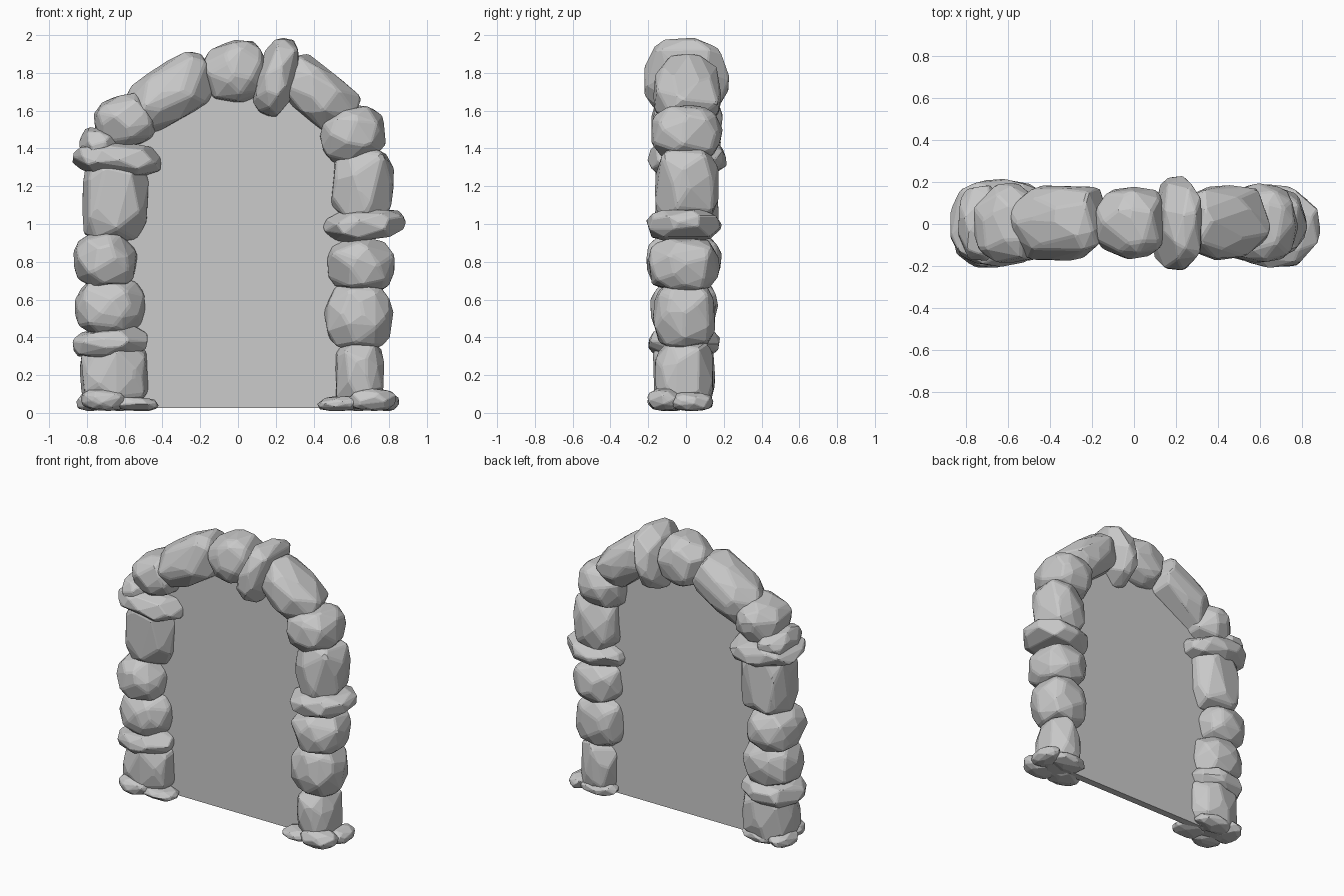
import bpy, bmesh, math, random
from mathutils import Vector, Matrix

if "Cube" in bpy.data.objects:
    bpy.data.objects.remove(bpy.data.objects["Cube"])


def material(name, v):
    m = bpy.data.materials.new(name)
    m.diffuse_color = (v, v, v, 1)
    m.use_nodes = True
    m.node_tree.nodes["Principled BSDF"].inputs["Base Color"].default_value = m.diffuse_color
    return m


STONE = material("grey stone", 0.58)
PANEL = material("panel grey", 0.60)


def finish(name, bm, mat):
    me = bpy.data.meshes.new(name)
    bm.to_mesh(me)
    bm.free()
    ob = bpy.data.objects.new(name, me)
    bpy.context.collection.objects.link(ob)
    me.materials.append(mat)
    return ob


def rock(name, x, z, hx, hy, hz, tilt=0, y=0, axis=2, box=3.2, seed=0, n=46, p=2.5):
    """Faceted boulder: hull of points on a rounded barrel, flat-ended along one axis."""
    rng = random.Random(seed)
    pts = []
    for i in range(n):
        w = 1 - 2 * (i + 0.5) / n
        a = i * 2.39996 + rng.uniform(-.3, .3)
        r = math.sqrt(1 - w * w)
        d = Vector((r * math.cos(a), r * math.sin(a), w))
        d += Vector([rng.uniform(-.12, .12) for _ in range(3)])
        ring = sum(abs(d[k]) ** p for k in range(3) if k != axis) ** (box / p)
        k = (ring + abs(d[axis]) ** box) ** (1 / box)
        pts.append(d / k * rng.uniform(0.95, 1.0))
    # fit the points to the wanted size
    lo = [min(q[i] for q in pts) for i in range(3)]
    hi = [max(q[i] for q in pts) for i in range(3)]
    half = (hx, hy, hz)
    rot = Matrix.Rotation(-math.radians(tilt), 3, 'Y')
    bm = bmesh.new()
    for q in pts:
        v = Vector([((q[i] - lo[i]) / (hi[i] - lo[i]) * 2 - 1) * half[i] for i in range(3)])
        bm.verts.new(rot @ v + Vector((x, y, z)))
    bmesh.ops.convex_hull(bm, input=bm.verts[:])
    loose = [v for v in bm.verts if not v.link_faces]
    bmesh.ops.delete(bm, geom=loose, context='VERTS')
    bmesh.ops.dissolve_limit(bm, angle_limit=math.radians(10), verts=bm.verts[:], edges=bm.edges[:])
    ob = finish(name, bm, STONE)
    b = ob.modifiers.new("worn edges", 'BEVEL')
    b.width = min(half) * 0.06
    b.segments = 1
    b.limit_method = 'ANGLE'
    b.angle_limit = math.radians(20)


# Stones of the arch: x, z, half width, half depth, half height, tilt
arch = [
    ("left_foot_stone", -.655, .20, .185, .165, .18, 0),
    ("left_low_slab", -.675, .37, .20, .19, .085, 5),
    ("left_stone_a", -.675, .56, .19, .18, .155, -3),
    ("left_stone_b", -.70, .805, .17, .20, .15, 0),
    ("left_tall_stone", -.65, 1.14, .175, .17, .23, -2),
    ("left_high_slab", -.64, 1.345, .235, .21, .09, -4),
    ("left_slab_lump", -.73, 1.42, .11, .18, .085, -15),
    ("left_shoulder_stone", -.59, 1.545, .175, .19, .14, 15),
    ("left_arch_stone", -.35, 1.695, .245, .18, .155, 33),
    ("top_stone", -.01, 1.805, .175, .175, .165, 15),
    ("key_stone", .205, 1.775, .105, .225, .215, -15),
    ("right_arch_stone", .425, 1.685, .22, .18, .14, -38),
    ("right_shoulder_stone", .61, 1.475, .175, .19, .145, 15),
    ("right_tall_stone", .66, 1.21, .165, .17, .195, -4),
    ("right_slab", .67, .995, .22, .20, .085, 5),
    ("right_stone_b", .65, .785, .18, .19, .145, -6),
    ("right_stone_a", .64, .51, .185, .165, .18, 0),
    ("right_foot_stone", .645, .20, .13, .155, .18, 0),
]
# Foot, tall and arch stones are the blockier ones; arch stones lie along x
for i, (name, *dims) in enumerate(arch):
    blocky = any(w in name for w in ("foot", "tall", "arch"))
    rock(name, *dims, y=-.01 if dims[1] < 1 else .005, axis=0 if dims[1] > 1.6 else 2,
         box=5.5 if blocky else 3.0, seed=i + 11)

# Flat pebbles round both feet: x, z, half width, half depth, half height, tilt, y
pebbles = [(.71, .07, .125, .095, .06, 0, -.11), (.55, .05, .13, .10, .04, 4, -.08),
           (.775, .06, .08, .115, .05, -6, .03), (.63, .055, .14, .085, .045, 0, .06)]
for side in (-1, 1):
    for i, (x, *rest) in enumerate(pebbles):
        rest[4] *= side
        rock("foot_pebble", side * x, *rest, box=2.5, seed=60 + i + side, n=40, p=2.2)

# Thin arched panel filling the doorway
outline = [(-.60, .025), (.60, .025), (.60, 1.45), (.46, 1.62), (.25, 1.74),
           (0, 1.76), (-.25, 1.72), (-.46, 1.58), (-.60, 1.42)]
bm = bmesh.new()
face = bm.faces.new([bm.verts.new((x, -.025, z)) for x, z in outline])
ext = bmesh.ops.extrude_face_region(bm, geom=[face])
bmesh.ops.translate(bm, vec=(0, .05, 0), verts=[v for v in ext["geom"] if isinstance(v, bmesh.types.BMVert)])
bmesh.ops.recalc_face_normals(bm, faces=bm.faces[:])
finish("door_panel", bm, PANEL)
